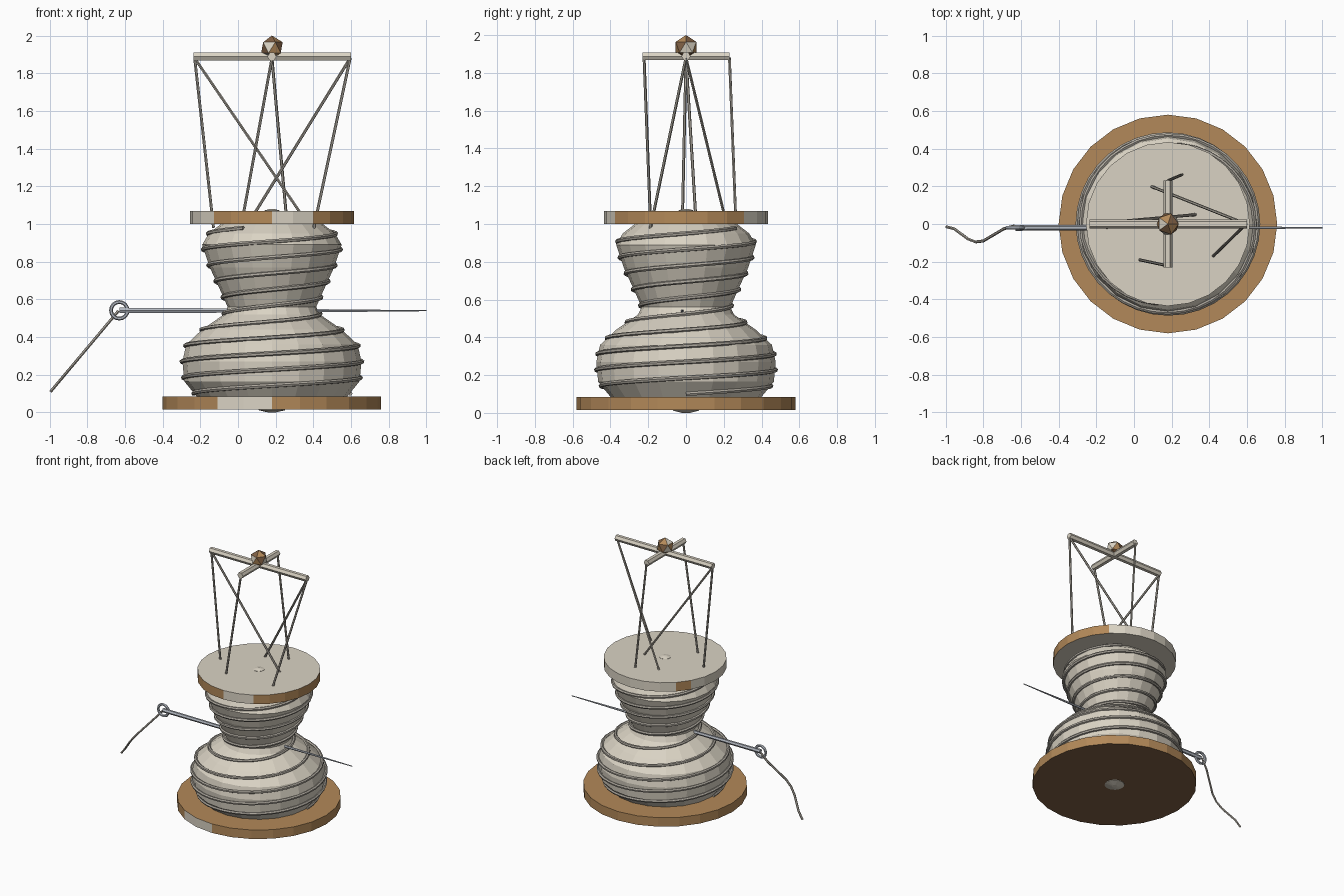
import bpy, bmesh
from math import sin, cos, pi, radians, degrees, atan2
from mathutils import Vector

if "Cube" in bpy.data.objects:
    bpy.data.objects.remove(bpy.data.objects["Cube"])

CX = 0.18  # spool axis


def material(name, rgb):
    m = bpy.data.materials.new(name)
    m.diffuse_color = (*rgb, 1)
    m.use_nodes = True
    m.node_tree.nodes["Principled BSDF"].inputs["Base Color"].default_value = m.diffuse_color
    return m


CREAM = material("cream", (0.70, 0.65, 0.55))
WOOD = material("wood", (0.45, 0.25, 0.10))
DARK = material("dark_wood", (0.22, 0.12, 0.06))
STEEL = material("steel", (0.45, 0.48, 0.53))
THREAD = material("thread", (0.42, 0.39, 0.34))


def finish(name, bm, mats):
    bmesh.ops.recalc_face_normals(bm, faces=bm.faces[:])
    me = bpy.data.meshes.new(name)
    bm.to_mesh(me)
    bm.free()
    for m in mats:
        me.materials.append(m)
    ob = bpy.data.objects.new(name, me)
    bpy.context.collection.objects.link(ob)
    return ob


def lathe(name, profile, sides, mats):
    """Revolve (radius, z) points about the spool axis, capping both ends."""
    bm = bmesh.new()
    rings = [[bm.verts.new((CX + r * sin(2 * pi * i / sides), -r * cos(2 * pi * i / sides), z))
              for i in range(sides)] for r, z in profile]
    for a, b in zip(rings, rings[1:]):
        for i in range(sides):
            j = (i + 1) % sides
            bm.faces.new((a[i], a[j], b[j], b[i]))
    bm.faces.new(rings[0][::-1])
    bm.faces.new(rings[-1])
    return finish(name, bm, mats)


def tube(name, points, radii, mat, res=1):
    """Round strand through points; radii is one number or one per point."""
    cu = bpy.data.curves.new(name, 'CURVE')
    cu.dimensions = '3D'
    cu.bevel_depth = 1.0
    cu.bevel_resolution = res
    cu.use_fill_caps = True
    sp = cu.splines.new('POLY')
    sp.points.add(len(points) - 1)
    for i, (p, q) in enumerate(zip(sp.points, points)):
        p.co = (*q, 1)
        p.radius = radii[i] if isinstance(radii, (list, tuple)) else radii
    sp.use_smooth = False
    cu.materials.append(mat)
    ob = bpy.data.objects.new(name, cu)
    bpy.context.collection.objects.link(ob)
    bpy.ops.object.select_all(action='DESELECT')
    ob.select_set(True)
    bpy.context.view_layer.objects.active = ob
    bpy.ops.object.convert(target='MESH')
    return ob


def paint_rim(ob, cream_ranges, top, bottom):
    """Colour disc sides by angle from the front; caps get their own slot."""
    for f in ob.data.polygons:
        if abs(f.normal.z) > 0.5:
            f.material_index = top if f.normal.z > 0 else bottom
        else:
            a = degrees(atan2(f.center.x - CX, -f.center.y))
            f.material_index = int(any(lo < a < hi for lo, hi in cream_ranges))


# Spool ends
base = lathe("base_disc", [(0.58, 0.015), (0.58, 0.085)], 24, [WOOD, CREAM, DARK])
paint_rim(base, [(-30, 0)], 0, 2)
cap = lathe("top_disc", [(0.435, 1.0), (0.435, 1.07)], 24, [WOOD, CREAM, DARK])
paint_rim(cap, [(-125, -38), (0, 30), (128, 180), (-180, -140)], 1, 1)

# Core showing as a shallow dome at each end
lathe("spool_core", [(0.02, 0.0), (0.07, 0.012), (0.07, 0.09), (0.04, 1.0),
                     (0.04, 1.072), (0.012, 1.08)], 16, [CREAM])

# Wound body, waisted like an hourglass
BODY = [(0.40, 0.085), (0.465, 0.165), (0.475, 0.27), (0.455, 0.36), (0.37, 0.44),
        (0.255, 0.52), (0.235, 0.56), (0.275, 0.65), (0.33, 0.77), (0.37, 0.89),
        (0.335, 0.95), (0.27, 1.0)]
lathe("wound_body", BODY, 20, [CREAM])


def body_radius(z):
    for (r0, z0), (r1, z1) in zip(BODY, BODY[1:]):
        if z <= z1:
            return r0 + (r1 - r0) * (z - z0) / (z1 - z0)
    return BODY[-1][0]


# Two strands spiralling up the body
PITCH, STEPS = 0.17, 36
for k in range(2):
    pts = []
    for i in range(int(5.2 * STEPS)):
        a = 2 * pi * i / STEPS + k * pi
        z = 0.1 + PITCH * i / STEPS
        r = body_radius(z) + 0.004
        pts.append((CX - r * cos(a), -r * sin(a), z))
    tube(f"wound_thread_{k + 1}", pts, 0.012, THREAD)

# Needle with ring eye and loose thread
tube("needle", [(-0.63, -0.02, 0.542), (0.2, -0.02, 0.54), (1.0, -0.02, 0.54)],
     [0.016, 0.012, 0.003], STEEL)
bpy.ops.mesh.primitive_torus_add(major_segments=16, minor_segments=6, major_radius=0.044,
                                 minor_radius=0.010, location=(-0.63, -0.02, 0.542),
                                 rotation=(pi / 2, 0, 0))
eye = bpy.context.object
eye.name = "needle_eye"
eye.data.materials.append(STEEL)
loose = [(-0.635, -0.01), (-0.69, -0.025), (-0.80, -0.09), (-0.84, -0.095),
         (-0.88, -0.08), (-0.955, -0.025), (-0.995, -0.015)]
tube("loose_thread", [(x, y, 0.11 + (x + 0.995) * 1.19) for x, y in loose], 0.008, THREAD)

# Control cross
ZB = 1.888
tube("long_bar", [(-0.235, 0, ZB), (0.6, 0, ZB)], 0.024, CREAM)
tube("short_bar", [(CX, -0.23, ZB), (CX, 0.23, ZB)], 0.024, CREAM)

# Faceted knob, mixed wood and cream faces
bpy.ops.mesh.primitive_ico_sphere_add(subdivisions=1, radius=0.064, location=(CX, 0, 1.936))
knob = bpy.context.object
knob.name = "knob"
for m in (WOOD, CREAM, DARK):
    knob.data.materials.append(m)
for f in knob.data.polygons:
    f.material_index = (f.index * 2) % 3

# Strings from the cross to the top disc
L, R = (-0.23, 0, 1.88), (0.595, 0, 1.88)
F, B = (CX, -0.222, 1.88), (CX, 0.23, 1.88)
strings = [(L, (-0.13, -0.02, 0.98)), (L, (0.33, 0.05, 1.06)),
           (R, (0.09, 0.20, 1.06)), (R, (0.40, -0.19, 0.97)),
           (F, (0.03, -0.19, 1.06)), (B, (0.255, 0.262, 1.06))]
for i, (a, b) in enumerate(strings):
    tube(f"string_{i + 1}", [a, b], 0.008, THREAD)
